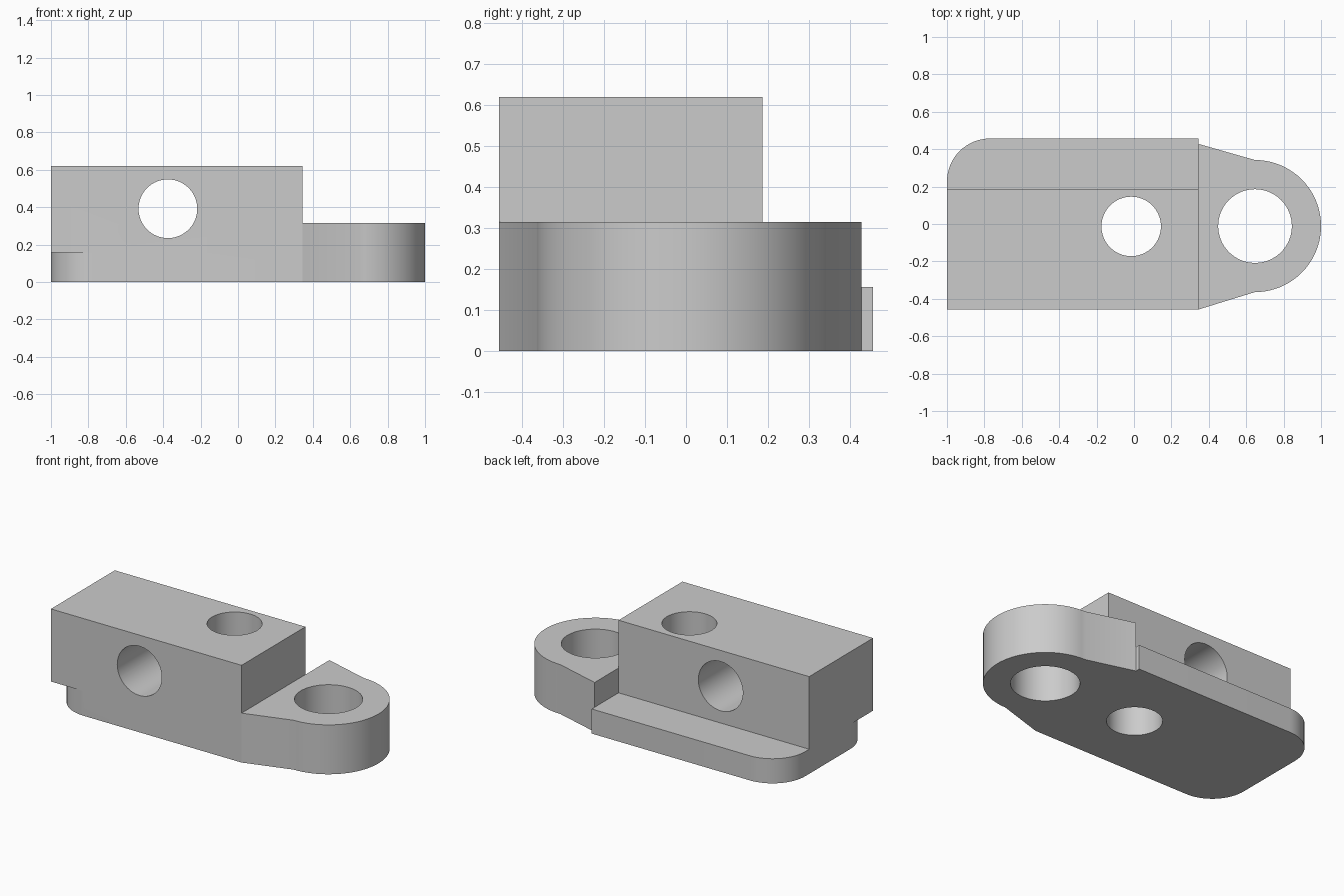
import bpy, bmesh
from math import sin, cos, pi, radians

cube = bpy.data.objects.get("Cube")
if cube:
    bpy.data.objects.remove(cube)

grey = bpy.data.materials.new("plain grey")
grey.use_nodes = True
colour = (0.6, 0.6, 0.6, 1)
grey.diffuse_color = colour
grey.node_tree.nodes["Principled BSDF"].inputs["Base Color"].default_value = colour


def arc(cx, cy, r, a0, a1, n):
    """Points along an arc, angles in degrees."""
    steps = [radians(a0 + (a1 - a0) * i / n) for i in range(n + 1)]
    return [(cx + r * cos(a), cy + r * sin(a)) for a in steps]


def prism(name, outline, z0, z1):
    """Extrude a counter-clockwise outline from z0 to z1."""
    bm = bmesh.new()
    face = bm.faces.new([bm.verts.new((x, y, z0)) for x, y in outline])
    top = bmesh.ops.extrude_face_region(bm, geom=[face])["geom"]
    verts = [v for v in top if isinstance(v, bmesh.types.BMVert)]
    bmesh.ops.translate(bm, vec=(0, 0, z1 - z0), verts=verts)
    bmesh.ops.recalc_face_normals(bm, faces=bm.faces)
    mesh = bpy.data.meshes.new(name)
    bm.to_mesh(mesh)
    bm.free()
    mesh.materials.append(grey)
    obj = bpy.data.objects.new(name, mesh)
    bpy.context.collection.objects.link(obj)
    return obj


def drill(name, location, r, depth, tilt=0):
    """Round cutter used for a hole."""
    bpy.ops.mesh.primitive_cylinder_add(vertices=64, radius=r, depth=depth,
                                        location=location, rotation=(tilt, 0, 0))
    obj = bpy.context.object
    obj.name = name
    obj.data.materials.append(grey)
    return obj


def combine(target, other, operation):
    """Apply a boolean and discard the helper."""
    mod = target.modifiers.new(operation.lower(), "BOOLEAN")
    mod.operation, mod.solver, mod.object = operation, "EXACT", other
    bpy.context.view_layer.objects.active = target
    bpy.ops.object.modifier_apply(modifier=mod.name)
    bpy.data.objects.remove(other)


left, step, half = -1.0, 0.345, 0.457
corner = 0.23
lug_x, lug_y, lug_r = 0.647, -0.011, 0.353

# Base plate with two rounded corners
base = prism("clamp_body", [(step, -half), (step, half)]
             + arc(left + corner, half - corner, corner, 90, 180, 16)
             + arc(left + corner, corner - half, corner, 180, 270, 16), 0, 0.157)

# Upper block, overhanging the rounded front corner
block = prism("upper_block", [(left, -half), (step, -half), (step, 0.187), (left, 0.187)],
              0.157, 0.62)

# Tapered lug with a round end
lug = prism("lug", [(step, 0.428), (step, -half)]
            + arc(lug_x, lug_y, lug_r, -90, 90, 40), 0, 0.315)

for part in (block, lug):
    combine(base, part, "UNION")

# Holes: lug eye, vertical bore and cross bore
for cutter in (drill("lug_hole", (lug_x, lug_y, 0.3), 0.197, 2),
               drill("vertical_hole", (-0.015, -0.013, 0.3), 0.159, 2),
               drill("cross_hole", (-0.375, 0, 0.392), 0.157, 2, pi / 2)):
    combine(base, cutter, "DIFFERENCE")

bpy.ops.object.select_all(action="DESELECT")
base.select_set(True)
bpy.context.view_layer.objects.active = base
bpy.ops.object.shade_smooth_by_angle(angle=radians(15))
